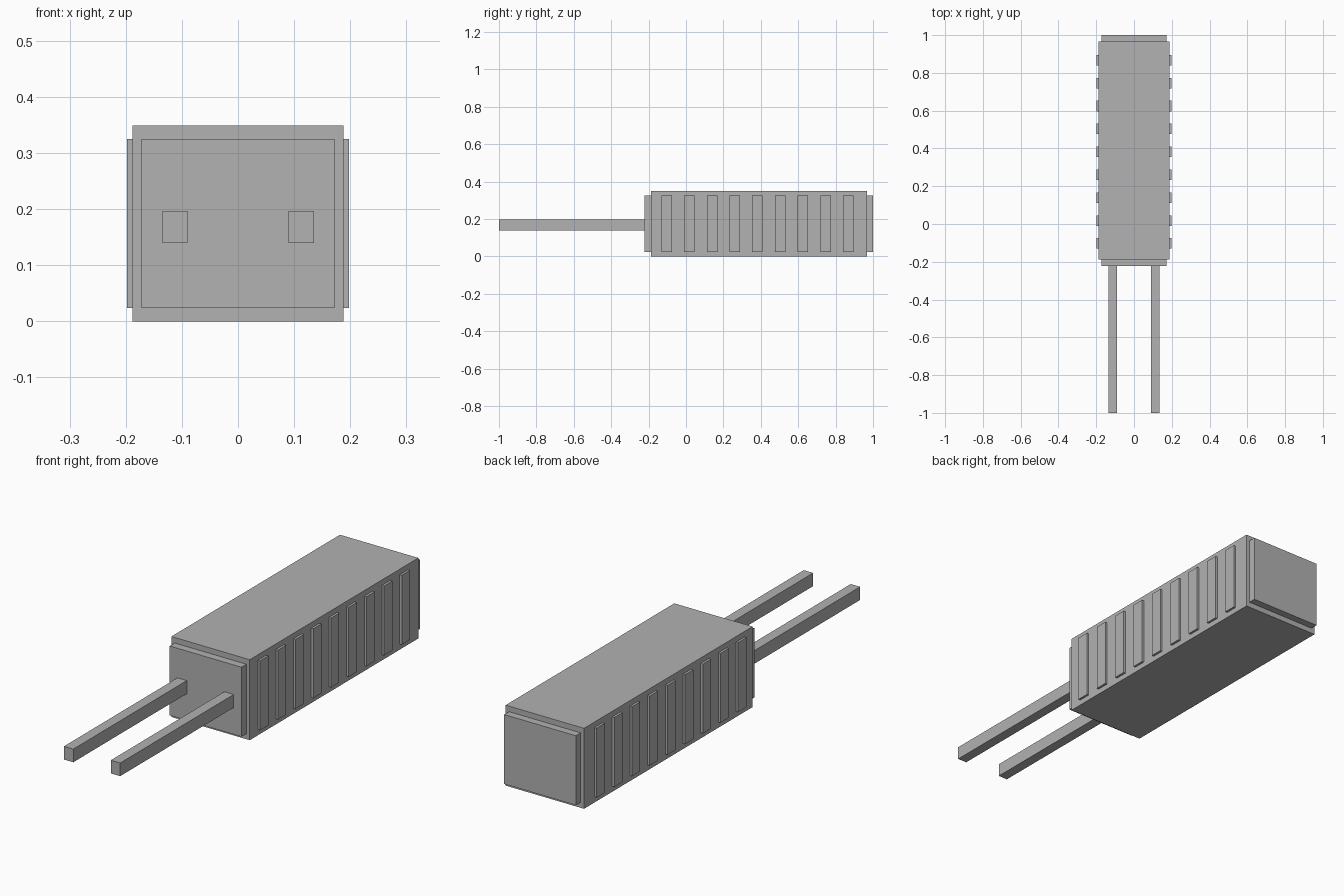
import bpy

if "Cube" in bpy.data.objects:
    bpy.data.objects.remove(bpy.data.objects["Cube"])

grey = bpy.data.materials.new("plain grey")
grey.diffuse_color = (0.445, 0.445, 0.445, 1)
grey.use_nodes = True
grey.node_tree.nodes["Principled BSDF"].inputs["Base Color"].default_value = grey.diffuse_color


def box(name, x, y, z):
    """Axis-aligned box from (min, max) ranges."""
    bpy.ops.mesh.primitive_cube_add(size=1, location=[(a + b) / 2 for a, b in (x, y, z)])
    ob = bpy.context.object
    ob.name = name
    ob.scale = [b - a for a, b in (x, y, z)]
    bpy.ops.object.transform_apply(location=False, rotation=False, scale=True)
    ob.data.materials.append(grey)
    return ob


# Main casing
box("casing", (-0.188, 0.188), (-0.188, 0.967), (0, 0.349))

# Raised end caps, front and back
box("front_cap", (-0.172, 0.172), (-0.222, -0.188), (0.024, 0.325))
box("back_cap", (-0.172, 0.172), (0.967, 1.0), (0.024, 0.325))

for side, label in ((-1, "left"), (1, "right")):
    # Square prongs out of the front cap
    box(label + "_prong", sorted((side * 0.090, side * 0.135)), (-1.0, -0.222), (0.14, 0.197))
    # Nine grip ribs along each side
    for i in range(9):
        y = -0.103 + i * 0.1213
        box(f"{label}_rib_{i + 1}", sorted((side * 0.188, side * 0.198)),
            (y - 0.028, y + 0.028), (0.024, 0.325))
